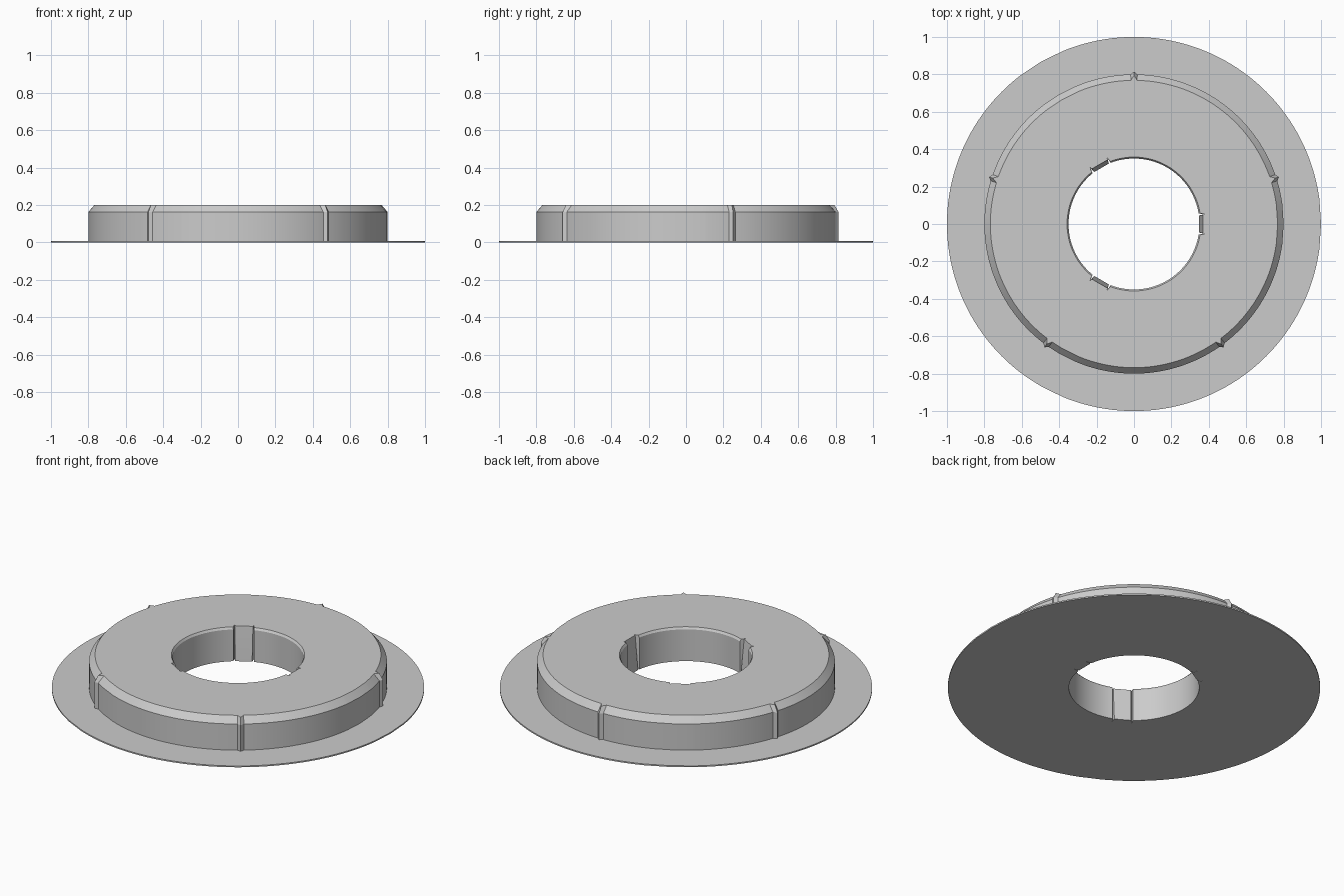
import bpy, bmesh, math

if "Cube" in bpy.data.objects:
    bpy.data.objects.remove(bpy.data.objects["Cube"])

TAU = 2 * math.pi
RIDGES = [math.radians(18 + 72 * i) for i in range(5)]   # outer ridges
TABS = [math.radians(120 * i) for i in range(3)]         # inner clip tabs
RIDGE_HALF = 0.022
TAB_EDGE, SLIT, TAB_END = 0.131, 0.138, 0.160            # half angles of a tab and its slits


def offset(a, centres):
    """Signed angle to the nearest centre."""
    return min(((a - c + math.pi) % TAU - math.pi for c in centres), key=abs)


# angles round the ring, with extra ones where ridges and slits need them
angles = []
for i in range(160):
    a = TAU * i / 160
    if abs(offset(a, RIDGES)) > RIDGE_HALF + 0.005 and abs(offset(a, TABS)) > TAB_END + 0.005:
        angles.append(a)
for c in RIDGES:
    angles += [(c + d) % TAU for d in (-RIDGE_HALF, 0, RIDGE_HALF)]
for c in TABS:
    angles += [(c + s * d) % TAU for d in (TAB_EDGE, SLIT, TAB_END) for s in (-1, 1)]
    angles.append(c % TAU)
angles = sorted(set(round(a, 6) for a in angles))


def outer(r, rise):
    """Outer wall that rises to a point at each ridge."""
    def radius(a):
        return r + rise * max(0, 1 - abs(offset(a, RIDGES)) / RIDGE_HALF)
    return radius


def inner(r, tab):
    """Bore with flat tabs between narrow slits."""
    def radius(a):
        d = abs(offset(a, TABS))
        if d < TAB_EDGE + 0.002:
            return tab / math.cos(d)
        if d < SLIT + 0.002:
            return 0.382
        return r
    return radius


# closed cross-section: (radius rule, height)
section = [
    (inner(0.35, 0.347), 0.0),
    (inner(0.35, 0.366), 0.188),
    (inner(0.358, 0.368), 0.2),
    (outer(0.768, 0.026), 0.2),
    (outer(0.80, 0.015), 0.163),
    (outer(0.80, 0.015), 0.008),
    (outer(1.0, 0), 0.008),
    (outer(1.0, 0), 0.0),
]

# flanged collar swept round the axis
bm = bmesh.new()
rings = [[bm.verts.new((f(a) * math.cos(a), f(a) * math.sin(a), z)) for a in angles]
         for f, z in section]
n = len(angles)
for k, ring in enumerate(rings):
    nxt = rings[(k + 1) % len(rings)]
    for i in range(n):
        j = (i + 1) % n
        bm.faces.new((ring[i], ring[j], nxt[j], nxt[i]))
bmesh.ops.recalc_face_normals(bm, faces=bm.faces)

mesh = bpy.data.meshes.new("flanged_collar")
bm.to_mesh(mesh)
bm.free()
grey = bpy.data.materials.new("light_grey")
grey.diffuse_color = (0.6, 0.6, 0.6, 1)
grey.use_nodes = True
grey.node_tree.nodes["Principled BSDF"].inputs["Base Color"].default_value = grey.diffuse_color
mesh.materials.append(grey)
collar = bpy.data.objects.new("flanged_collar", mesh)
bpy.context.collection.objects.link(collar)
bpy.context.view_layer.objects.active = collar
collar.select_set(True)
bpy.ops.object.shade_smooth_by_angle(angle=math.radians(25))
